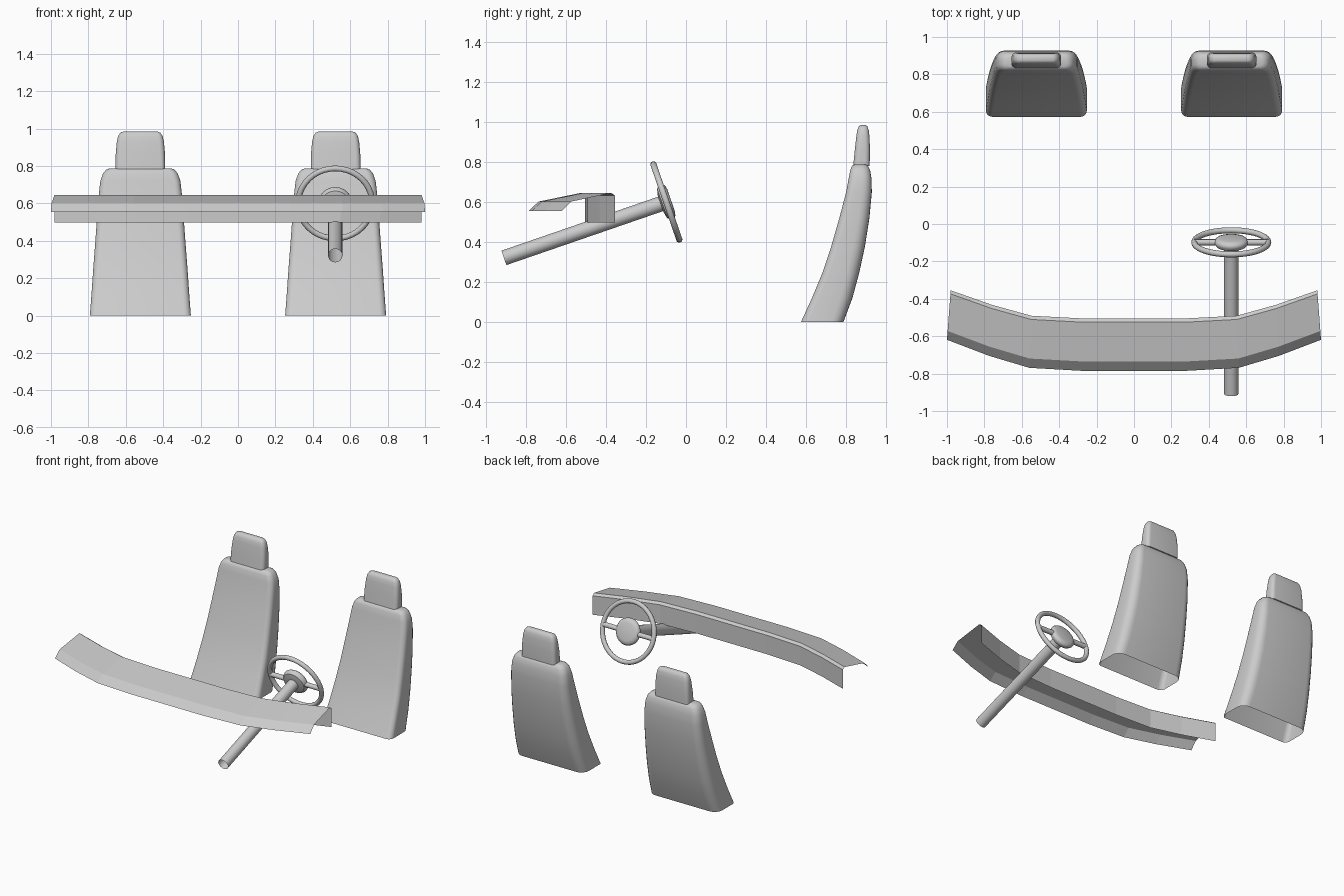
import bpy
import bmesh
import math
from mathutils import Matrix, Vector

cube = bpy.data.objects.get("Cube")
if cube:
    bpy.data.objects.remove(cube, do_unlink=True)

grey = bpy.data.materials.new("plain_grey")
grey.use_nodes = True
grey.diffuse_color = (0.6, 0.6, 0.6, 1)
grey.node_tree.nodes["Principled BSDF"].inputs["Base Color"].default_value = (0.6, 0.6, 0.6, 1)


def loft(name, rings, closed=True, cap_start=False, cap_end=False, matrix=None, smooth=40):
    """Skin a list of equal-length point rings."""
    bm = bmesh.new()
    rows = [[bm.verts.new(p) for p in ring] for ring in rings]
    n = len(rows[0])
    for a, b in zip(rows, rows[1:]):
        for i in range(n if closed else n - 1):
            j = (i + 1) % n
            bm.faces.new((a[i], a[j], b[j], b[i]))
    if cap_start:
        bm.faces.new(rows[0][::-1])
    if cap_end:
        bm.faces.new(rows[-1])
    if matrix:
        bm.transform(matrix)
    mesh = bpy.data.meshes.new(name)
    bm.to_mesh(mesh)
    bm.free()
    mesh.materials.append(grey)
    ob = bpy.data.objects.new(name, mesh)
    bpy.context.collection.objects.link(ob)
    if smooth:
        bpy.ops.object.select_all(action='DESELECT')
        ob.select_set(True)
        bpy.context.view_layer.objects.active = ob
        bpy.ops.object.shade_smooth_by_angle(angle=math.radians(smooth))
    return ob


def rounded_ring(cx, z, y0, y1, half, r_front, r_back, steps=5):
    """Rounded rectangle in plan, counter-clockwise from above."""
    pts = []
    corners = ((1, y1, r_back, 0), (-1, y1, r_back, 1), (-1, y0, r_front, 2), (1, y0, r_front, 3))
    for sx, y, r, quarter in corners:
        inward = -r if y == y1 else r
        for k in range(steps + 1):
            a = math.pi / 2 * (quarter + k / steps)
            pts.append(Vector((cx + sx * (half - r) + r * math.cos(a),
                               y + inward + r * math.sin(a), z)))
    return pts


def circle(radius, z, n=24):
    return [(radius * math.cos(math.tau * i / n), radius * math.sin(math.tau * i / n), z)
            for i in range(n)]


# Seats: height, front y, back y, half width, front and back corner radius
back_sections = [
    (0.00, 0.573, 0.785, 0.270, 0.035, 0.060),
    (0.12, 0.628, 0.830, 0.261, 0.035, 0.062),
    (0.25, 0.682, 0.865, 0.252, 0.035, 0.062),
    (0.38, 0.725, 0.893, 0.242, 0.035, 0.060),
    (0.52, 0.765, 0.915, 0.232, 0.035, 0.055),
    (0.65, 0.799, 0.927, 0.222, 0.035, 0.050),
    (0.72, 0.812, 0.925, 0.214, 0.035, 0.045),
    (0.76, 0.820, 0.918, 0.200, 0.033, 0.042),
    (0.78, 0.828, 0.908, 0.183, 0.030, 0.035),
    (0.787, 0.842, 0.895, 0.165, 0.022, 0.024),
]
headrest_sections = [
    (0.78, 0.834, 0.916, 0.133, 0.025, 0.025),
    (0.86, 0.842, 0.918, 0.132, 0.026, 0.026),
    (0.93, 0.850, 0.915, 0.126, 0.026, 0.026),
    (0.96, 0.855, 0.911, 0.119, 0.024, 0.024),
    (0.978, 0.863, 0.904, 0.107, 0.018, 0.018),
    (0.984, 0.873, 0.896, 0.092, 0.010, 0.010),
]
for side, cx in (("left", 0.522), ("right", -0.522)):
    loft(side + "_seat_back", [rounded_ring(cx, *s) for s in back_sections],
         cap_end=True, smooth=50)
    loft(side + "_headrest", [rounded_ring(cx, *s) for s in headrest_sections],
         cap_start=True, cap_end=True, smooth=50)

# Dashboard: open sheet swept along a bowed line
profile = [(-0.785, 0.555), (-0.735, 0.602), (-0.525, 0.645), (-0.505, 0.632), (-0.505, 0.498)]
half_path = [(0.28, 0.0), (0.56, 0.015), (0.775, 0.075), (1.0, 0.155)]
path = [(-x, s) for x, s in reversed(half_path)] + [(0.0, 0.0)] + half_path
stations = []
for x, shift in path:
    ring = []
    for y, z in profile:
        depth = (y - profile[0][0]) / 0.28
        ring.append((x * (1 - 0.02 * depth), y + shift * (1.07 - 0.1 * depth), z))
    stations.append(ring)
loft("dashboard", stations, closed=False, smooth=0)

# Steering assembly, local z along the column
tilt = math.radians(19)
frame = Matrix.Translation((0.52, -0.098, 0.6)) @ Matrix.Rotation(tilt - math.pi / 2, 4, 'X')

loft("steering_column", [circle(0.038, -0.857), circle(0.038, -0.02)], matrix=frame)

hub = [(0.045, -0.03), (0.078, -0.022), (0.09, -0.005), (0.09, 0.008), (0.08, 0.02), (0.06, 0.025)]
loft("steering_hub", [circle(r, z) for r, z in hub],
     cap_start=True, cap_end=True, matrix=frame)

rim_rings = []
for i in range(41):
    a = math.tau * i / 40
    rim_rings.append([((0.198 + x) * math.cos(a), (0.198 + x) * math.sin(a), y)
                      for x, y, _ in circle(0.016, 0, 10)])
rim = loft("steering_rim", rim_rings, matrix=frame, smooth=60)
bm = bmesh.new()
bm.from_mesh(rim.data)
bmesh.ops.remove_doubles(bm, verts=bm.verts, dist=0.0001)
bmesh.ops.recalc_face_normals(bm, faces=bm.faces)
bm.to_mesh(rim.data)
bm.free()

for side, turn in (("left", 1), ("right", -1)):
    spoke = frame @ Matrix.Rotation(turn * math.pi / 2, 4, 'Y')
    loft(side + "_spoke", [circle(0.017, 0.07, 12), circle(0.017, 0.198, 12)], matrix=spoke)
